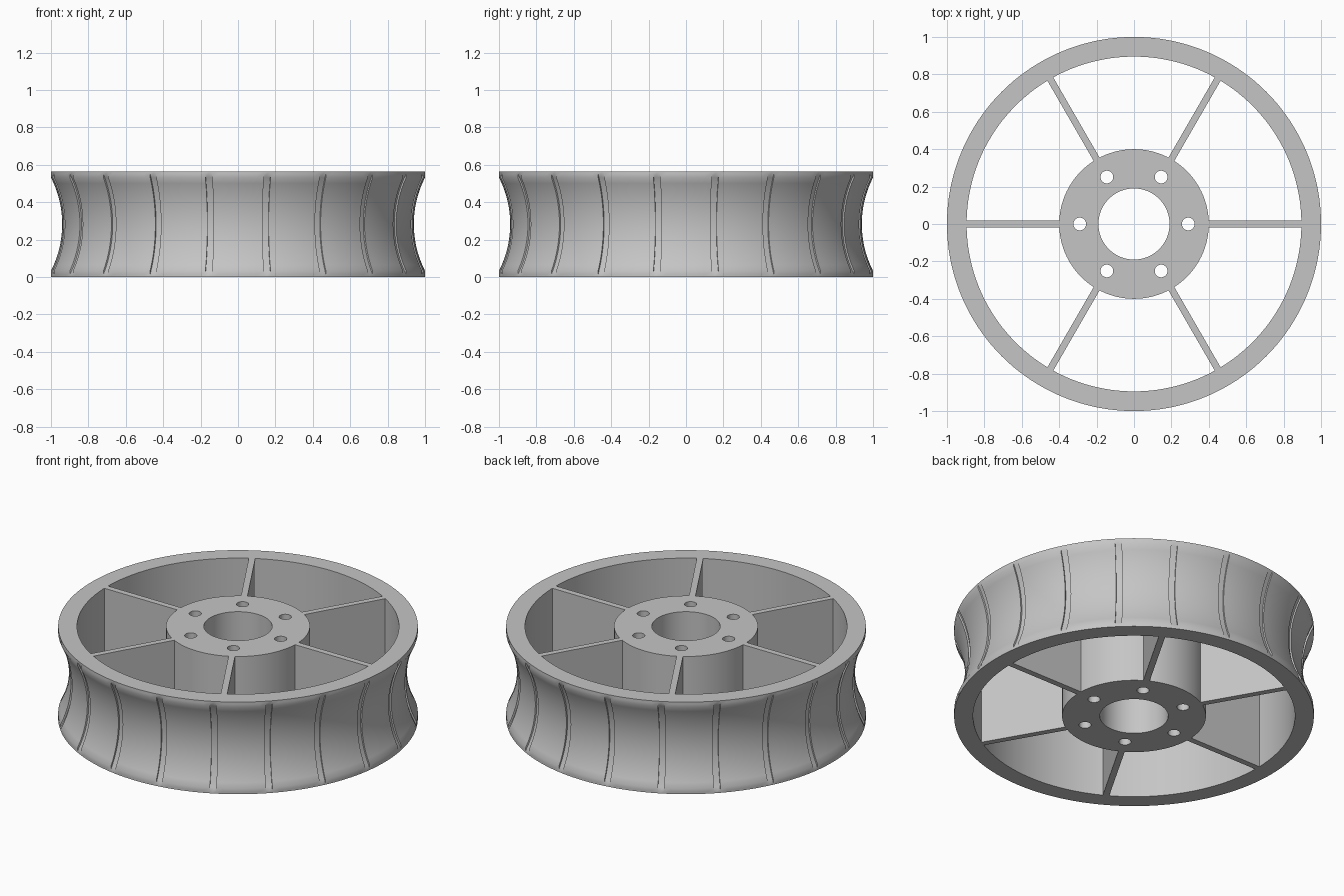
import bpy, bmesh
from math import sin, cos, pi, radians, sqrt, asin

HEIGHT = 0.565
MID = HEIGHT / 2
RIM_R, RIM_INNER = 1.0, 0.895
HUB_R, BORE_R = 0.4, 0.19
ARC_CENTRE, ARC_R = 1.49, 0.55     # concave running surface
GROOVE_DEPTH = 0.009
GROOVES, SPOKES = 20, 6

if "Cube" in bpy.data.objects:
    bpy.data.objects.remove(bpy.data.objects["Cube"])

grey = bpy.data.materials.new("plain grey")
grey.use_nodes = True
colour = (0.56, 0.56, 0.56, 1)
grey.diffuse_color = colour
grey.node_tree.nodes["Principled BSDF"].inputs["Base Color"].default_value = colour


def make_object(name, bm, smooth=True):
    bmesh.ops.recalc_face_normals(bm, faces=bm.faces)
    mesh = bpy.data.meshes.new(name)
    bm.to_mesh(mesh)
    bm.free()
    mesh.materials.append(grey)
    obj = bpy.data.objects.new(name, mesh)
    bpy.context.collection.objects.link(obj)
    if smooth:
        smooth_by_angle(obj)
    return obj


def smooth_by_angle(obj):
    bpy.ops.object.select_all(action="DESELECT")
    obj.select_set(True)
    bpy.context.view_layer.objects.active = obj
    bpy.ops.object.shade_smooth_by_angle(angle=radians(30))


def lathe(name, columns):
    """Join (angle, closed profile) columns around the z axis."""
    bm = bmesh.new()
    rings = [[bm.verts.new((r * cos(a), r * sin(a), z)) for r, z in profile]
             for a, profile in columns]
    for i, ring in enumerate(rings):
        following = rings[(i + 1) % len(rings)]
        for j in range(len(ring)):
            k = (j + 1) % len(ring)
            bm.faces.new((ring[j], following[j], following[k], ring[k]))
    bmesh.ops.remove_doubles(bm, verts=bm.verts, dist=1e-5)
    return make_object(name, bm)


def rim_profile(depth):
    """Concave outside, straight inside, with short upright lips."""
    radius = ARC_R + depth
    reach = [sqrt((ARC_R + d) ** 2 - (ARC_CENTRE - RIM_R) ** 2)
             for d in (0, GROOVE_DEPTH)]
    steps = 16
    inner = [reach[0] * (2 * i / steps - 1) for i in range(steps + 1)]
    heights = [-MID, -reach[1]] + inner + [reach[1], MID]
    outside = [(min(RIM_R, ARC_CENTRE - sqrt(radius ** 2 - h ** 2)), h + MID)
               for h in heights]
    return outside + [(RIM_INNER, HEIGHT), (RIM_INNER, 0)]


# Rim with shallow cross grooves
land, groove = rim_profile(0), rim_profile(GROOVE_DEPTH)
pitch = 2 * pi / GROOVES
half = asin(0.018)
columns = []
for i in range(GROOVES):
    centre = (i + 0.5) * pitch
    for side in (-half, 0, half):
        if side < 0:
            columns.append((centre + side, land))
        columns.append((centre + side, groove))
        if side > 0:
            columns.append((centre + side, land))
    gap = pitch - 2 * half
    columns += [(centre + half + gap * s / 8, land) for s in range(1, 8)]
lathe("rim", columns)

# Hub with a central bore
hub_profile = [(HUB_R, 0), (HUB_R, HEIGHT), (BORE_R, HEIGHT), (BORE_R, 0)]
hub = lathe("hub", [(2 * pi * i / 96, hub_profile) for i in range(96)])

# Bolt holes through the hub
bm = bmesh.new()
for i in range(SPOKES):
    a = 2 * pi * i / SPOKES
    made = bmesh.ops.create_cone(bm, cap_ends=True, segments=32, radius1=0.034,
                                 radius2=0.034, depth=HEIGHT * 2)
    bmesh.ops.translate(bm, verts=made["verts"],
                        vec=(0.29 * cos(a), 0.29 * sin(a), MID))
cutter = make_object("bolt_hole_cutter", bm, smooth=False)
cutter.hide_render = True
cut = hub.modifiers.new("bolt_holes", "BOOLEAN")
cut.operation = "DIFFERENCE"
cut.solver = "EXACT"
cut.object = cutter
bpy.context.view_layer.objects.active = hub
bpy.ops.object.modifier_apply(modifier=cut.name)
bpy.data.objects.remove(cutter)
smooth_by_angle(hub)

# Flat spokes, full height, tucked into hub and rim
start, end = HUB_R - 0.008, RIM_INNER + 0.006
for i in range(SPOKES):
    bm = bmesh.new()
    bmesh.ops.create_cube(bm, size=1)
    bmesh.ops.scale(bm, verts=bm.verts, vec=(end - start, 0.036, HEIGHT))
    bmesh.ops.translate(bm, verts=bm.verts, vec=((start + end) / 2, 0, MID))
    spoke = make_object(f"spoke_{i + 1}", bm, smooth=False)
    spoke.rotation_euler.z = 2 * pi * i / SPOKES
